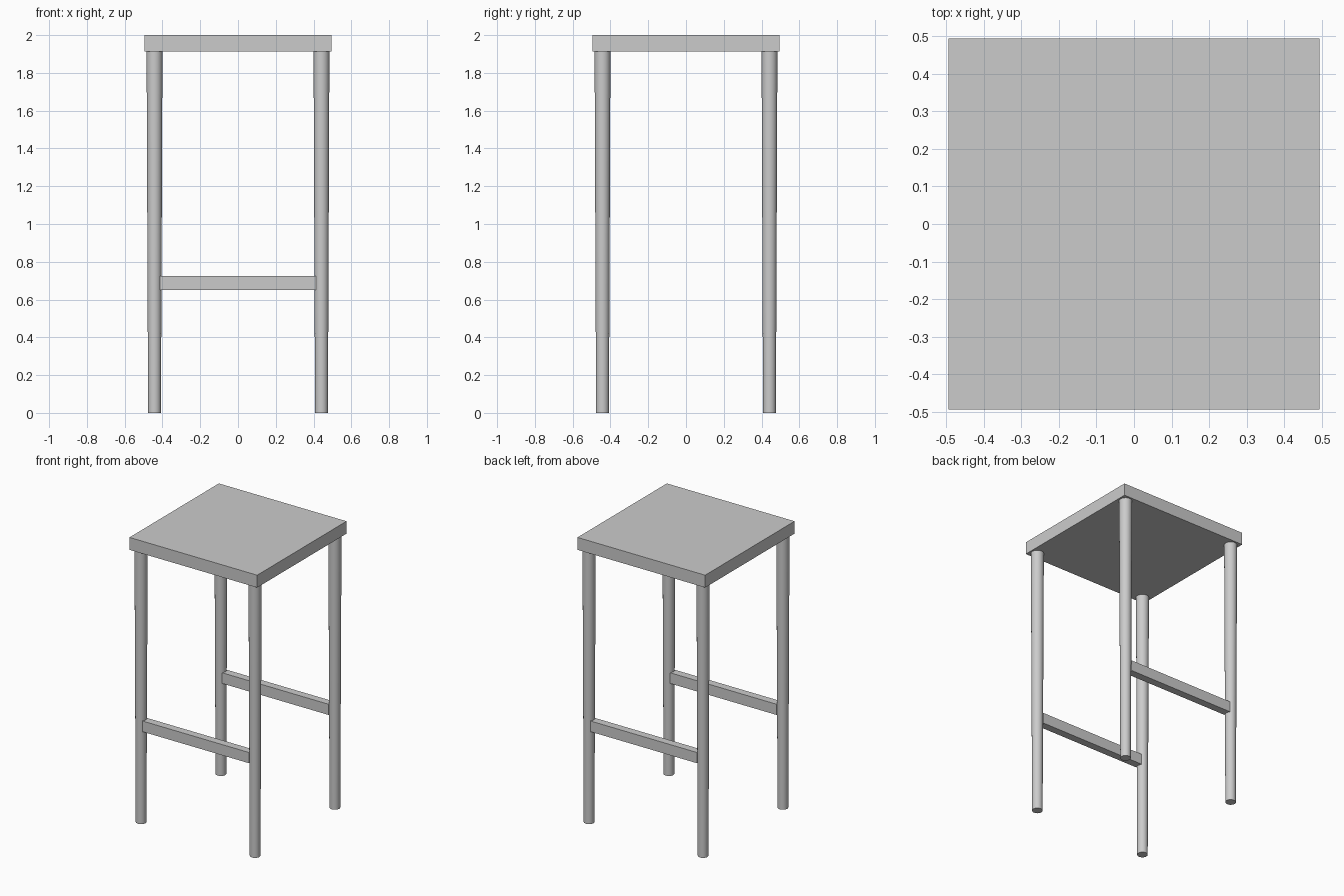
import bpy

cube = bpy.data.objects.get("Cube")
if cube:
    bpy.data.objects.remove(cube, do_unlink=True)

GREY = (0.6, 0.6, 0.6, 1)
grey = bpy.data.materials.new("plain_grey")
grey.use_nodes = True
grey.diffuse_color = GREY
grey.node_tree.nodes["Principled BSDF"].inputs["Base Color"].default_value = GREY

SEAT_BOTTOM = 1.913
LEG_OFFSET = 0.442


def box(name, size, location):
    bpy.ops.mesh.primitive_cube_add(size=1, location=location)
    obj = bpy.context.object
    obj.name = name
    obj.scale = size
    bpy.ops.object.transform_apply(location=False, rotation=False, scale=True)
    obj.data.materials.append(grey)


def leg(name, x, y):
    bpy.ops.mesh.primitive_cone_add(vertices=32, radius1=0.034, radius2=0.042,
                                    depth=SEAT_BOTTOM, location=(x, y, SEAT_BOTTOM / 2))
    obj = bpy.context.object
    obj.name = name
    obj.data.materials.append(grey)
    bpy.ops.object.shade_smooth_by_angle()


# Square seat slab
box("seat", (0.99, 0.99, 2 - SEAT_BOTTOM), (0, 0, (2 + SEAT_BOTTOM) / 2))

# Tapered legs, with a foot rail joining each front and back pair
for end, y in (("front", -LEG_OFFSET), ("back", LEG_OFFSET)):
    for side, x in (("right", -LEG_OFFSET), ("left", LEG_OFFSET)):
        leg(f"{end}_{side}_leg", x, y)
    box(f"{end}_foot_rail", (0.826, 0.054, 0.075), (0, y, 0.688))
